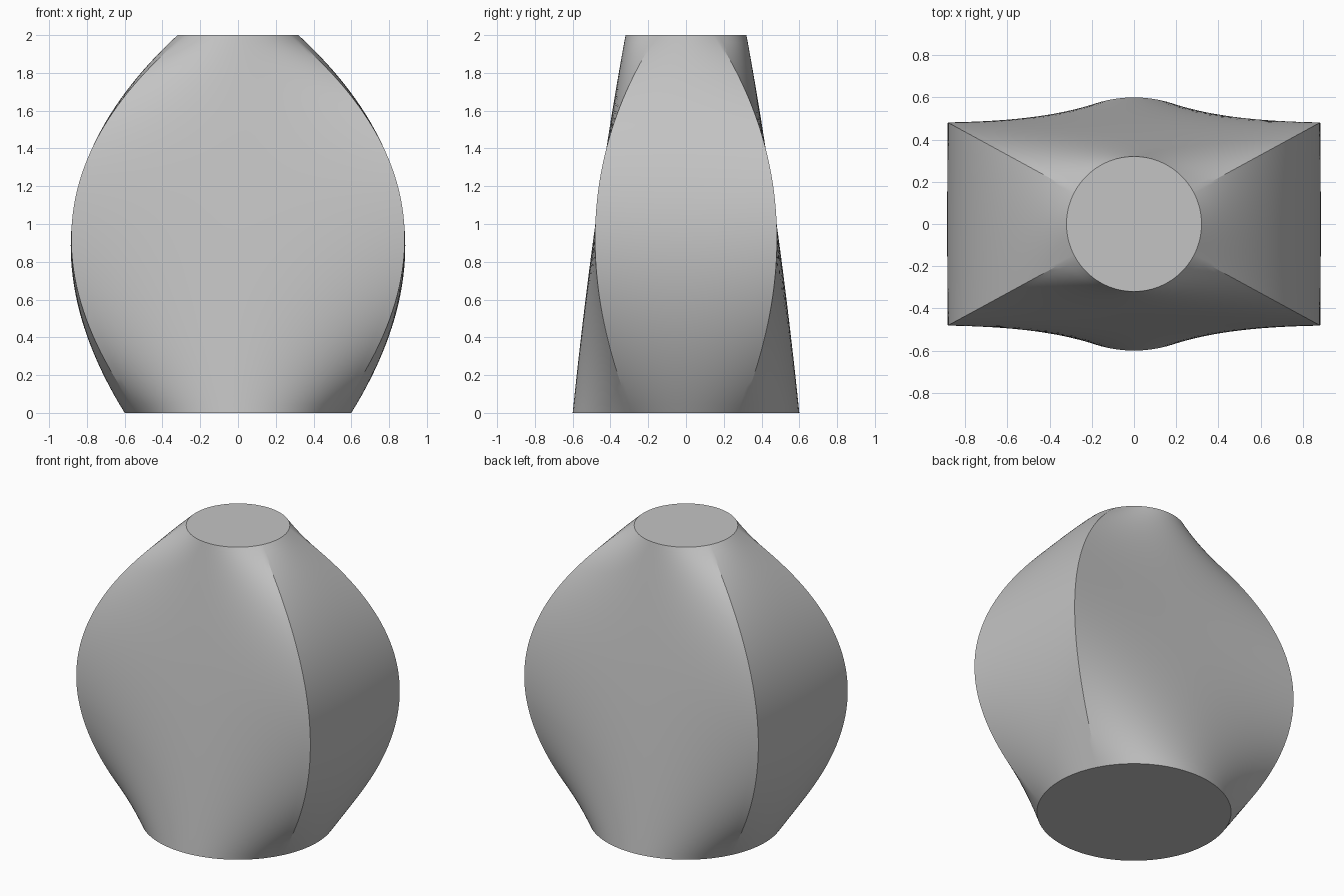
import bpy, bmesh, math
from mathutils import Vector

cube = bpy.data.objects.get("Cube")
if cube:
    bpy.data.objects.remove(cube, do_unlink=True)

HALF_X, HALF_Y = 0.88, 0.48        # middle rectangle
R_BASE, R_TOP, HEIGHT = 0.6, 0.32, 2.0
SIDE_STEPS, ROWS = 32, 48
MID = 0.473                        # loft parameter of the rectangle


def sections():
    """Matching points on base circle, middle rectangle and top circle."""
    corner = math.atan2(HALF_Y, HALF_X)
    angles = [-corner, corner, math.pi - corner, math.pi + corner, 2 * math.pi - corner]
    for a0, a1 in zip(angles, angles[1:]):
        p0, p1 = (Vector((math.copysign(HALF_X, math.cos(a)),
                          math.copysign(HALF_Y, math.sin(a)), HEIGHT / 2)) for a in (a0, a1))
        for i in range(SIDE_STEPS):
            t = i / SIDE_STEPS
            a = a0 + (a1 - a0) * t
            ring = Vector((math.cos(a), math.sin(a), 0))
            yield ring * R_BASE, p0.lerp(p1, t), ring * R_TOP + Vector((0, 0, HEIGHT))


def loft(base, middle, top, u):
    """Quadratic curve through three points."""
    return (base * ((u - MID) * (u - 1) / MID)
            + middle * (u * (u - 1) / (MID * (MID - 1)))
            + top * (u * (u - MID) / (1 - MID)))


# Lofted body with flat caps
bm = bmesh.new()
columns = list(sections())
rings = [[bm.verts.new(loft(*c, r / ROWS)) for c in columns] for r in range(ROWS + 1)]
n = len(columns)
for low, high in zip(rings, rings[1:]):
    for i in range(n):
        j = (i + 1) % n
        bm.faces.new((low[i], low[j], high[j], high[i]))
bm.faces.new(rings[0][::-1])
bm.faces.new(rings[-1])
mesh = bpy.data.meshes.new("lofted_body")
bm.to_mesh(mesh)
bm.free()

body = bpy.data.objects.new("lofted_body", mesh)
bpy.context.collection.objects.link(body)

# Plain grey
grey = bpy.data.materials.new("plain_grey")
grey.use_nodes = True
colour = (0.55, 0.55, 0.55, 1)
grey.diffuse_color = colour
grey.node_tree.nodes["Principled BSDF"].inputs["Base Color"].default_value = colour
mesh.materials.append(grey)

# Smooth sides, sharp creases and cap rims
bpy.ops.object.select_all(action="DESELECT")
body.select_set(True)
bpy.context.view_layer.objects.active = body
bpy.ops.object.shade_smooth_by_angle(angle=math.radians(25))
